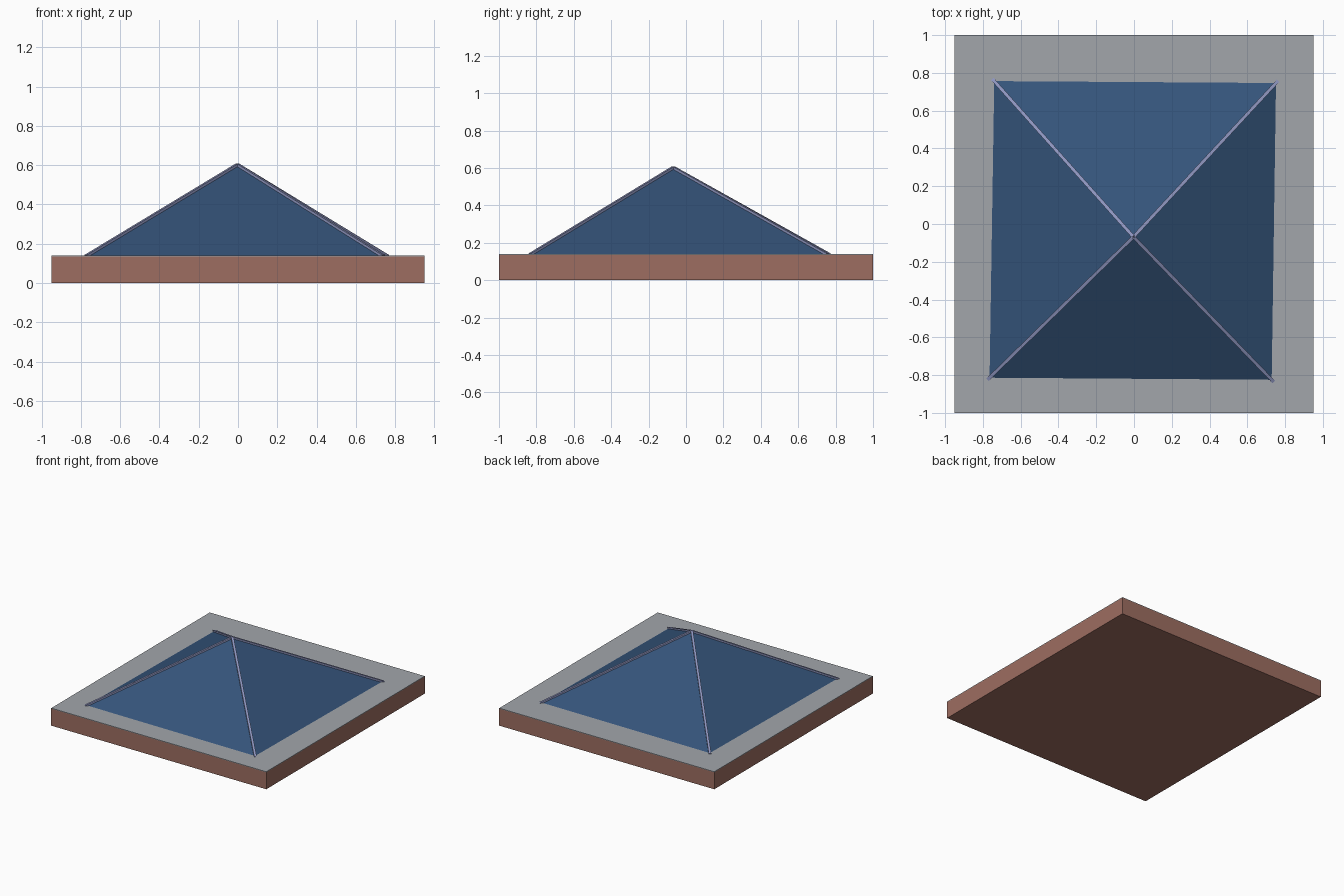
import bpy
from mathutils import Vector

if "Cube" in bpy.data.objects:
    bpy.data.objects.remove(bpy.data.objects["Cube"])


def material(name, rgb):
    m = bpy.data.materials.new(name)
    m.diffuse_color = (*rgb, 1)
    m.use_nodes = True
    m.node_tree.nodes["Principled BSDF"].inputs["Base Color"].default_value = m.diffuse_color
    return m


BRICK = material("brick", (0.34, 0.155, 0.12))
GREY = material("grey_slab", (0.36, 0.38, 0.41))
BLUE = material("blue_roof", (0.035, 0.088, 0.195))
RIDGE = material("pale_ridge", (0.27, 0.30, 0.52))


def mesh_object(name, verts, faces, mat):
    me = bpy.data.meshes.new(name)
    me.from_pydata(verts, [], faces)
    me.materials.append(mat)
    ob = bpy.data.objects.new(name, me)
    bpy.context.collection.objects.link(ob)
    return ob


BOX = [(0, 3, 2, 1), (4, 5, 6, 7), (0, 1, 5, 4), (1, 2, 6, 5), (2, 3, 7, 6), (3, 0, 4, 7)]


def slab(name, hx, hy, z0, z1, mat):
    verts = [(x * hx, y * hy, z) for z in (z0, z1)
             for x, y in ((-1, -1), (1, -1), (1, 1), (-1, 1))]
    return mesh_object(name, verts, BOX, mat)


def bar(name, a, b, width, mat):
    """Square bar from a to b, with its top kept upright."""
    d = (b - a).normalized()
    side = d.cross(Vector((0, 0, 1))).normalized() * width / 2
    up = side.cross(d).normalized() * width / 2
    verts = [p + side * s + up * t for p in (a, b)
             for s, t in ((-1, -1), (1, -1), (1, 1), (-1, 1))]
    return mesh_object(name, verts, BOX, mat)


# Brick wall block and the thin slab on top
slab("wall_block", 0.95, 1.0, 0.0, 0.135, BRICK)
slab("top_slab", 0.95, 1.0, 0.135, 0.14, GREY)

# Slightly turned hipped roof
apex = Vector((-0.003, -0.068, 0.6))
corners = [Vector((x, y, 0.138)) for x, y in
           ((-0.768, -0.817), (0.732, -0.828), (0.755, 0.75), (-0.743, 0.76))]
mesh_object("pyramid_roof", corners + [apex],
            [(0, 1, 4), (1, 2, 4), (2, 3, 4), (3, 0, 4), (3, 2, 1, 0)], BLUE)

# Ridge bars along the four hips
for i, c in enumerate(corners):
    out = (c - apex).normalized() * 0.008
    bar(f"ridge_bar_{i + 1}", c + out, apex, 0.018, RIDGE)
